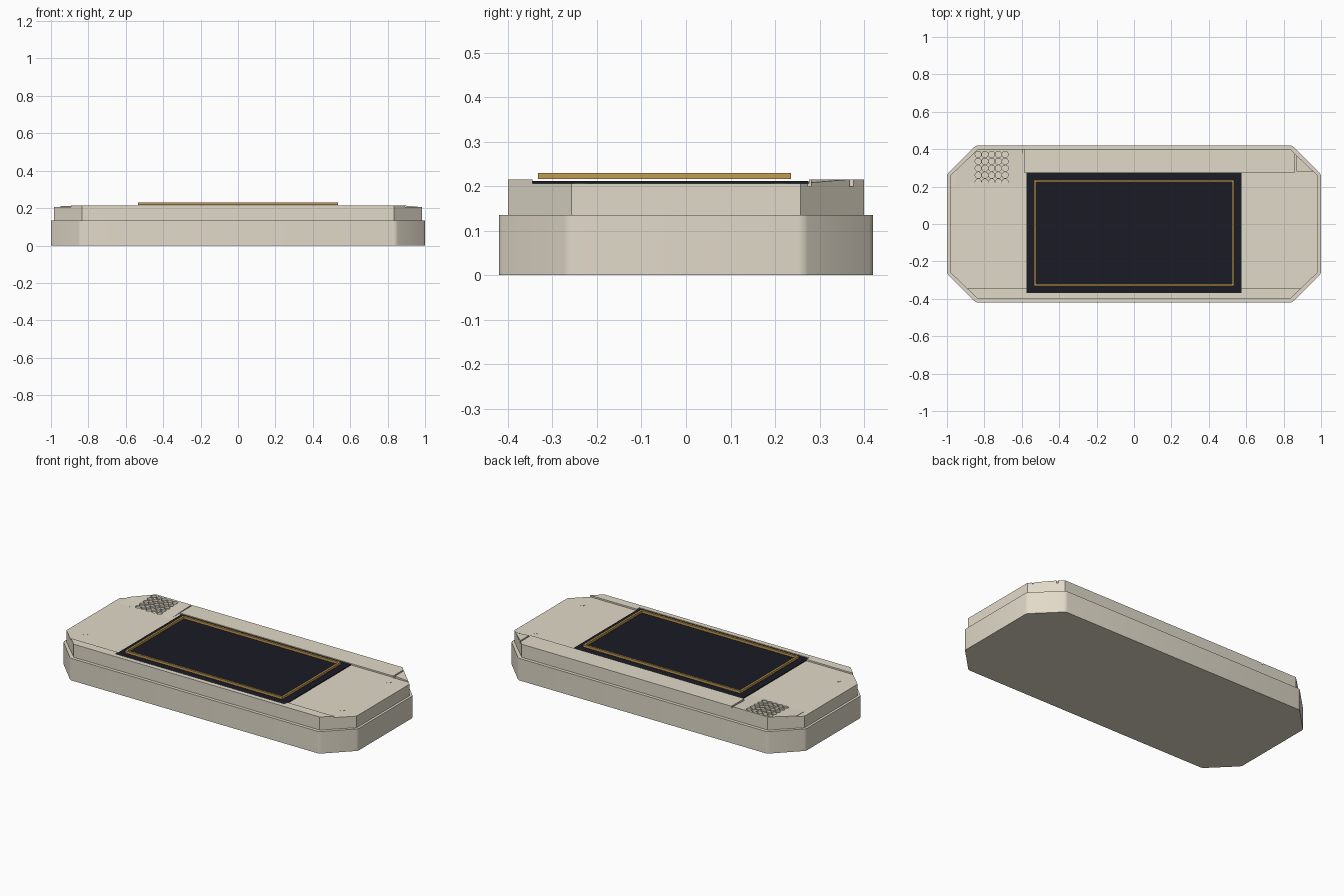
import bpy, bmesh

if "Cube" in bpy.data.objects:
    bpy.data.objects.remove(bpy.data.objects["Cube"])


def material(name, rgb):
    m = bpy.data.materials.new(name)
    m.diffuse_color = (*rgb, 1)
    m.use_nodes = True
    m.node_tree.nodes["Principled BSDF"].inputs["Base Color"].default_value = m.diffuse_color
    return m


BEIGE = material("warm_beige", (0.755, 0.70, 0.585))
DARK = material("dark_navy", (0.011, 0.011, 0.019))
GOLD = material("gold", (0.54, 0.325, 0.082))


def prism(name, pts, z0, z1, mat):
    """Extrude a counter-clockwise outline from z0 to z1 (a height or a function of x, y)."""
    bm = bmesh.new()
    low = [bm.verts.new((x, y, z0)) for x, y in pts]
    top = [bm.verts.new((x, y, z1(x, y) if callable(z1) else z1)) for x, y in pts]
    bm.faces.new(low[::-1])
    bm.faces.new(top)
    n = len(pts)
    for i in range(n):
        j = (i + 1) % n
        bm.faces.new((low[i], low[j], top[j], top[i]))
    me = bpy.data.meshes.new(name)
    bm.to_mesh(me)
    bm.free()
    me.materials.append(mat)
    ob = bpy.data.objects.new(name, me)
    bpy.context.collection.objects.link(ob)
    return ob


def octagon(hx, hy, cx, cy):
    return [(cx, -hy), (hx, -cy), (hx, cy), (cx, hy),
            (-cx, hy), (-hx, cy), (-hx, -cy), (-cx, -hy)]


def rect(x0, x1, y0, y1):
    return [(x0, y0), (x1, y0), (x1, y1), (x0, y1)]


def disc(name, x, y, r, z0, z1, sides=16):
    bpy.ops.mesh.primitive_cylinder_add(vertices=sides, radius=r, depth=z1 - z0,
                                        location=(x, y, (z0 + z1) / 2))
    ob = bpy.context.object
    ob.name = name
    ob.data.materials.append(BEIGE)
    return ob


def cut(target, cutter):
    mod = target.modifiers.new("cut", 'BOOLEAN')
    mod.operation = 'DIFFERENCE'
    mod.solver = 'EXACT'
    mod.object = cutter
    cutter.hide_render = True
    cutter.hide_set(True)


# Lower shell with softened upright corners
lower = prism("lower_shell", octagon(1.0, 0.42, 0.845, 0.265), 0, 0.135, BEIGE)
bm = bmesh.new()
bm.from_mesh(lower.data)
upright = [e for e in bm.edges if abs(e.verts[0].co.z - e.verts[1].co.z) > 0.1]
bmesh.ops.bevel(bm, geom=upright, offset=0.012, segments=3, profile=0.5, affect='EDGES')
for f in bm.faces:
    f.smooth = abs(f.normal.z) < 0.5
for e in bm.edges:
    e.smooth = all(f.smooth for f in e.link_faces)
bm.to_mesh(lower.data)
bm.free()

# Upper shell
upper = prism("upper_shell", octagon(0.985, 0.40, 0.835, 0.257), 0.135, 0.206, BEIGE)

# Speaker corner, rising gently to the back edge
speaker = prism("speaker_corner", [(-0.597, 0.20), (-0.597, 0.40), (-0.835, 0.40),
                                   (-0.95, 0.29), (-0.95, 0.20)],
                0.203, lambda x, y: 0.206 + 0.009 * (y - 0.20) / 0.20, BEIGE)

# Speaker holes, joined into one cutter
holes = [disc("speaker_hole", -0.833 + 0.036 * i, 0.224 + 0.037 * j, 0.0165, 0.199, 0.24)
         for i in range(5) for j in range(5)]
bpy.ops.object.select_all(action='DESELECT')
for h in holes:
    h.select_set(True)
bpy.context.view_layer.objects.active = holes[0]
bpy.ops.object.join()
holes[0].name = "speaker_hole_cutter"
cut(upper, holes[0])
cut(speaker, holes[0])

# Narrow grooves around the corner button
cut(upper, prism("button_groove_cutter", [(0.86, 0.274), (1.01, 0.274), (1.01, 0.281),
                                          (0.869, 0.281), (0.869, 0.43), (0.86, 0.43)],
                 0.199, 0.23, BEIGE))

# Triangular corner button, sloping down to its outer tip
prism("corner_button", [(0.869, 0.281), (0.959, 0.281), (0.869, 0.367)],
      0.203, lambda x, y: 0.215 - 0.007 * (x - 0.869) / 0.09, BEIGE)

# Raised front strip, notched around the display
prism("front_strip", [(0.835, -0.40), (0.893, -0.345), (0.575, -0.345), (0.575, -0.37),
                      (-0.575, -0.37), (-0.575, -0.345), (-0.893, -0.345), (-0.835, -0.40)],
      0.204, 0.215, BEIGE)

# Raised back strip
prism("back_strip", [(-0.588, 0.276), (0.86, 0.276), (0.86, 0.376), (0.835, 0.40),
                     (-0.588, 0.40)], 0.204, 0.215, BEIGE)

# Screw caps at the four corners
for sx in (-1, 1):
    for sy in (-1, 1):
        disc("screw_cap", 0.87 * sx, 0.235 * sy - (0.02 if sy > 0 else 0), 0.018, 0.204, 0.207)

# Display panel
prism("display_panel", rect(-0.575, 0.575, -0.37, 0.275), 0.2045, 0.211, DARK)

# Thin gold frame above the display
W = 0.012
X, Y0, Y1 = 0.535, -0.332, 0.236
for name, r in (("frame_front", rect(-X, X, Y0, Y0 + W)),
                ("frame_back", rect(-X, X, Y1 - W, Y1)),
                ("frame_left", rect(-X, -X + W, Y0 + W, Y1 - W)),
                ("frame_right", rect(X - W, X, Y0 + W, Y1 - W))):
    prism(name, r, 0.2155, 0.230, GOLD)
